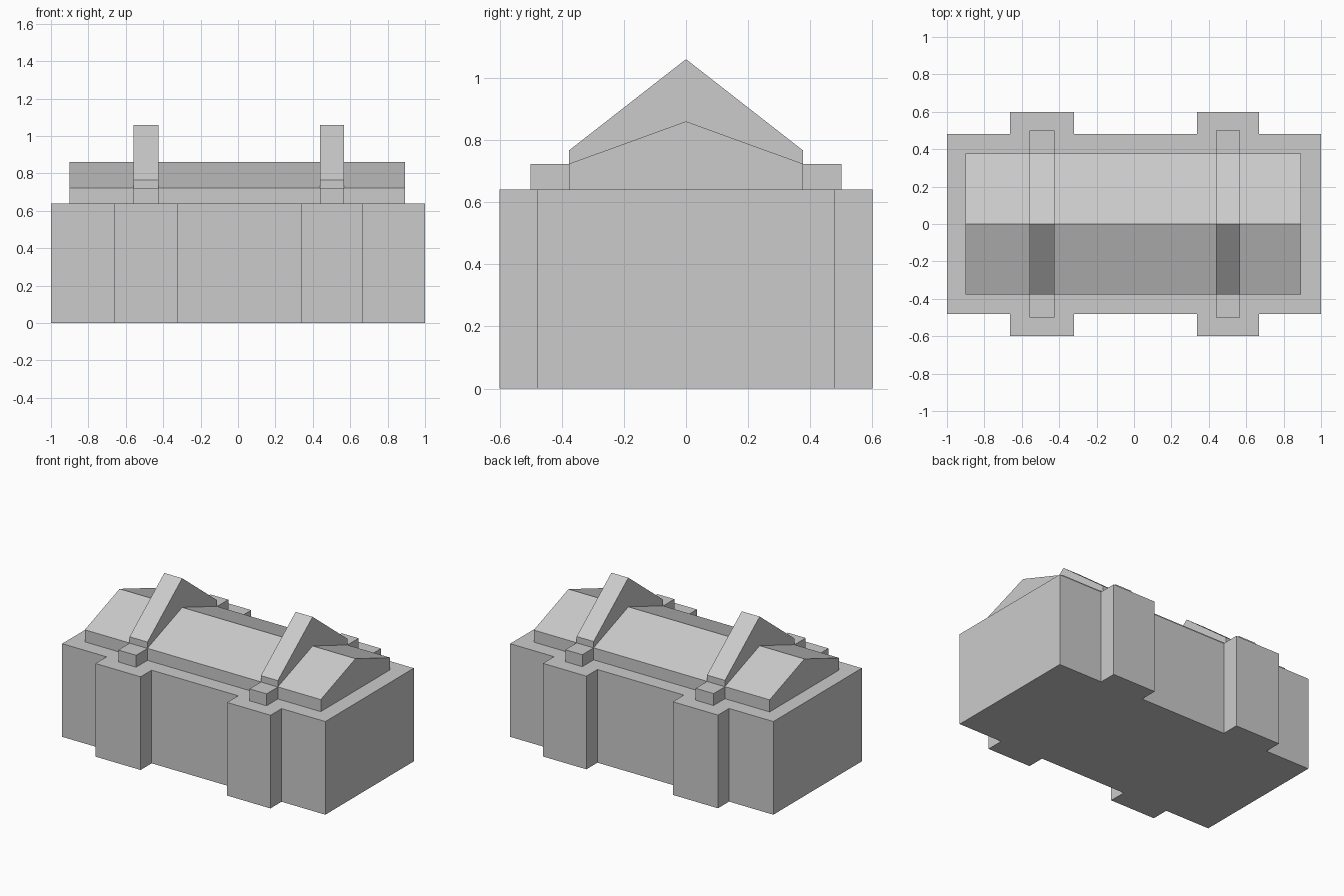
import bpy, bmesh
from mathutils import Vector

if "Cube" in bpy.data.objects:
    bpy.data.objects.remove(bpy.data.objects["Cube"])


def prism(name, points, direction):
    """Extrude a closed flat outline along a direction."""
    bm = bmesh.new()
    face = bm.faces.new([bm.verts.new(p) for p in points])
    ext = bmesh.ops.extrude_face_region(bm, geom=[face])
    verts = [g for g in ext["geom"] if isinstance(g, bmesh.types.BMVert)]
    bmesh.ops.translate(bm, verts=verts, vec=Vector(direction))
    bmesh.ops.recalc_face_normals(bm, faces=bm.faces)
    mesh = bpy.data.meshes.new(name)
    bm.to_mesh(mesh)
    bm.free()
    obj = bpy.data.objects.new(name, mesh)
    bpy.context.collection.objects.link(obj)
    return obj


def gable_section(name, half_profile, x0, x1):
    """Mirror a (y, z) half profile across y = 0 and extrude it along x."""
    left = [(-y, z) for y, z in reversed(half_profile) if y > 0]
    points = [(x0, y, z) for y, z in half_profile + left]
    return prism(name, points, (x1 - x0, 0, 0))


# Walls with two projecting bays on the front and back
bays = [(-0.663, -0.32), (0.337, 0.667)]
front = [(-1, -0.48)]
for a, b in bays:
    front += [(a, -0.48), (a, -0.6), (b, -0.6), (b, -0.48)]
front.append((1, -0.48))
back = [(x, -y) for x, y in reversed(front)]
prism("walls", [(x, y, 0) for x, y in front + back], (0, 0, 0.64))

# Low pitched roof
gable_section("roof", [(0.377, 0.63), (0.377, 0.723), (0, 0.86)], -0.9, 0.893)

# Tall cross ribs with stepped feet over the bays
rib = [(0.5, 0.63), (0.5, 0.722), (0.377, 0.722), (0.377, 0.766), (0, 1.06)]
for side, x0, x1 in (("left", -0.56, -0.424), ("right", 0.438, 0.567)):
    gable_section(side + "_roof_rib", rib, x0, x1)
